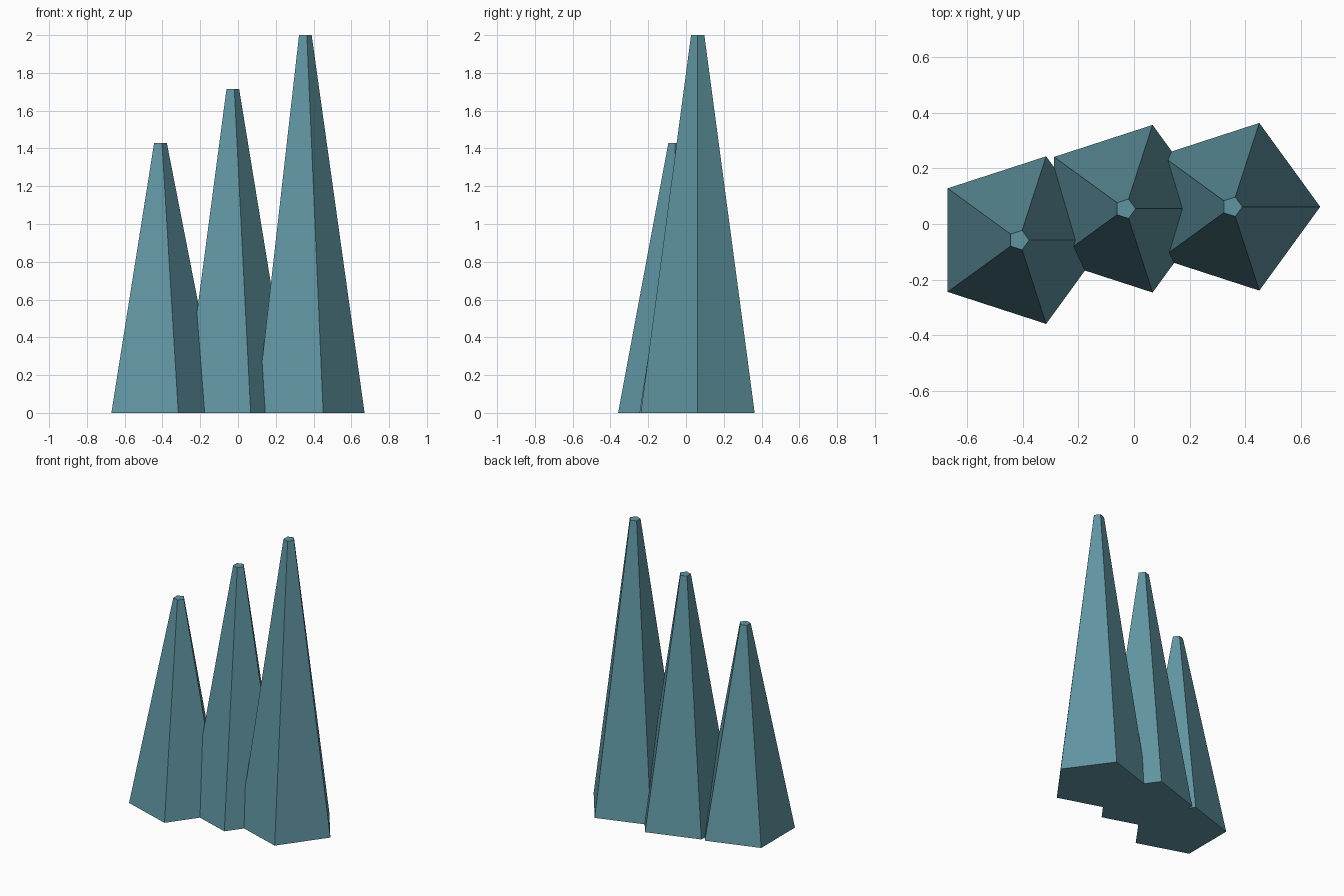
import bpy
import math

if "Cube" in bpy.data.objects:
    bpy.data.objects.remove(bpy.data.objects["Cube"])

# One flat teal for every spire
teal = bpy.data.materials.new("muted teal")
teal.diffuse_color = (0.118, 0.301, 0.361, 1.0)
teal.use_nodes = True
teal.node_tree.nodes["Principled BSDF"].inputs["Base Color"].default_value = teal.diffuse_color

BASE_RADIUS = 0.317
TIP_RADIUS = 0.037


def spire(name, x, y, height):
    """Five-sided tapered spire standing on the ground, one corner facing +x."""
    bpy.ops.mesh.primitive_cone_add(
        vertices=5, radius1=BASE_RADIUS, radius2=TIP_RADIUS, depth=height,
        location=(x, y, height / 2), rotation=(0, 0, -math.pi / 2))
    obj = bpy.context.object
    obj.name = name
    obj.data.materials.append(teal)
    return obj


# Row of overlapping spires, rising from left to right
spire("short_spire", -0.414, -0.058, 1.43)
spire("middle_spire", -0.031, 0.055, 1.715)
spire("tall_spire", 0.353, 0.062, 2.0)
